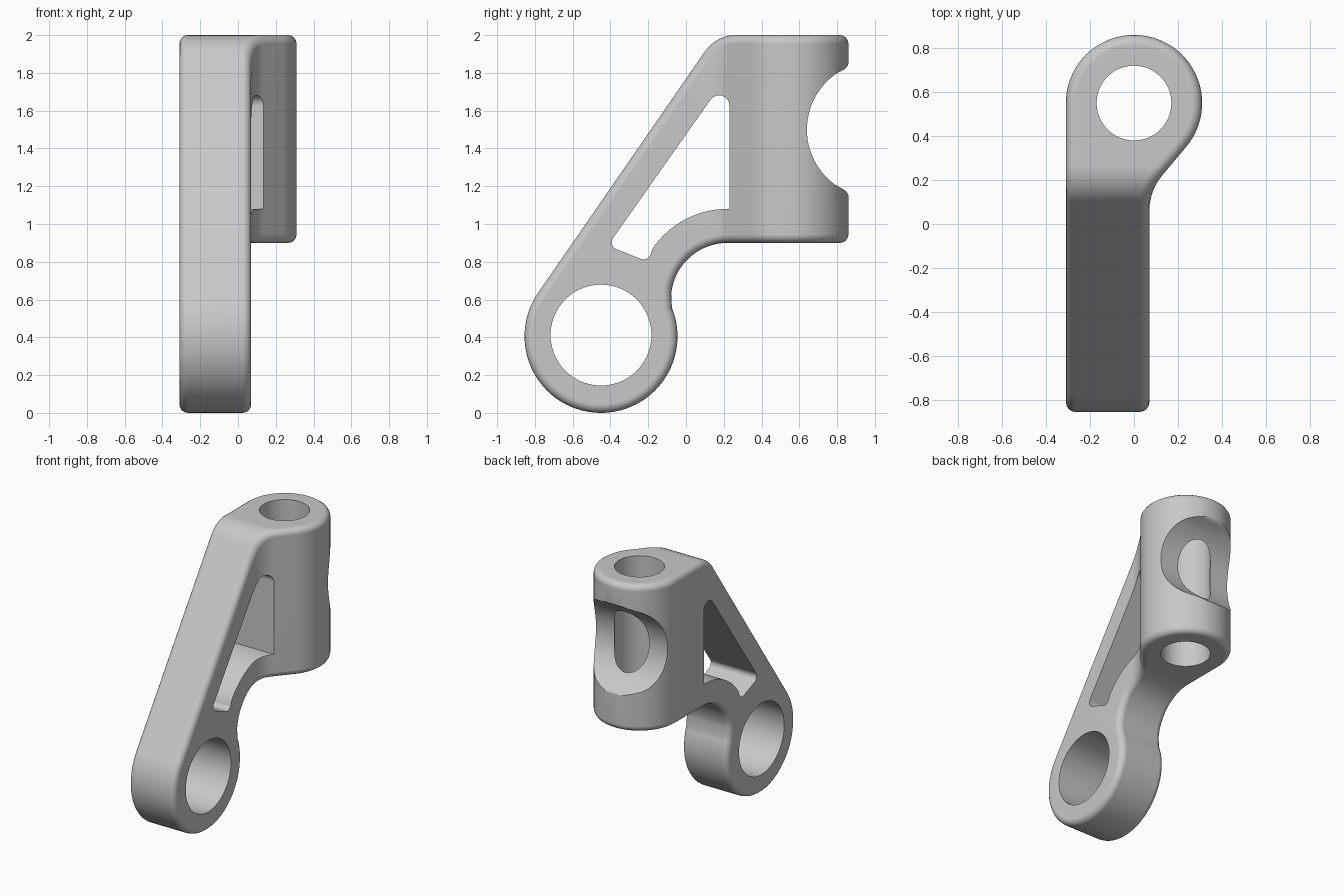
import bpy, bmesh
from math import radians, cos, sin, tan
from mathutils import Vector, Matrix

cube = bpy.data.objects.get("Cube")
if cube:
    bpy.data.objects.remove(cube, do_unlink=True)

GREY = (0.58, 0.58, 0.58, 1)
metal = bpy.data.materials.new("plain_grey")
metal.diffuse_color = GREY
metal.use_nodes = True
metal.node_tree.nodes["Principled BSDF"].inputs["Base Color"].default_value = GREY


def arc(cx, cy, r, start, end, n):
    angles = [radians(start + (end - start) * i / n) for i in range(n + 1)]
    return [(cx + r * cos(a), cy + r * sin(a)) for a in angles]


def fillet(before, corner, after, r, n=8):
    """Round one profile corner with radius r."""
    b, c, a = Vector(before), Vector(corner), Vector(after)
    u, v = (b - c).normalized(), (a - c).normalized()
    half = u.angle(v) / 2
    centre = c + (u + v).normalized() * (r / sin(half))
    p, q = c + u * (r / tan(half)) - centre, c + v * (r / tan(half)) - centre
    turn = p.angle_signed(q)
    return [tuple(centre + Matrix.Rotation(-turn * i / n, 2) @ p) for i in range(n + 1)]


def prism(name, points, low, high, axis):
    """Closed prism along x (points are y, z) or z (points are x, y)."""
    bm = bmesh.new()
    ends = []
    for h in (low, high):
        ends.append([bm.verts.new((h, a, b) if axis == "x" else (a, b, h)) for a, b in points])
    n = len(points)
    for i in range(n):
        j = (i + 1) % n
        bm.faces.new((ends[0][i], ends[0][j], ends[1][j], ends[1][i]))
    bm.faces.new(ends[0][::-1])
    bm.faces.new(ends[1])
    bmesh.ops.recalc_face_normals(bm, faces=bm.faces)
    mesh = bpy.data.meshes.new(name)
    bm.to_mesh(mesh)
    bm.free()
    mesh.materials.append(metal)
    ob = bpy.data.objects.new(name, mesh)
    bpy.context.collection.objects.link(ob)
    return ob


def apply(ob, kind, **settings):
    mod = ob.modifiers.new(kind.title(), kind)
    for key, value in settings.items():
        setattr(mod, key, value)
    bpy.context.view_layer.objects.active = ob
    bpy.ops.object.modifier_apply(modifier=mod.name)


def combine(ob, tool, operation):
    apply(ob, "BOOLEAN", object=tool, operation=operation, solver="EXACT")
    bpy.data.objects.remove(tool, do_unlink=True)


# Side outline: lower ring, sloping arm, upper block and concave throat
ring = arc(-0.45, 0.405, 0.405, 145, 382, 56)
throat = arc(0.22, 0.6, 0.3, 174, 90, 16)
shoulder = fillet((1, 2), (0.16, 2), ring[0], 0.2)
bracket = prism("bracket", ring + throat + [(1, 0.9), (1, 2)] + shoulder, -0.5, 0.5, "x")

# Plan outline: round boss blending into a narrower arm
boss = arc(0, 0.55, 0.31, -40, 180, 44)
flare = fillet((0.07, -1), (0.07, 0.152), boss[0], 0.25)
plan = prism("plan_outline", boss + [(-0.31, -1), (0.07, -1)] + flare, -0.2, 2.2, "z")
combine(bracket, plan, "INTERSECT")
outline = [v.co.copy() for v in bracket.data.vertices]

# Scooped notch with flared lips across the back of the boss
scoop = arc(1.0, 1.5, 0.36, 126, 234, 24)
lower_lip = fillet(scoop[-1], (0.861, 1.168), (0.861, 1), 0.05)
upper_lip = fillet((0.861, 2), (0.861, 1.832), scoop[0], 0.05)
notch = scoop + lower_lip + [(1.3, 1.1), (1.3, 1.9)] + upper_lip
combine(bracket, prism("notch", notch, -0.6, 0.6, "x"), "DIFFERENCE")

# Bores and the window through the arm
low, left, peak = (-0.2, 0.8), (-0.415, 0.885), (0.23, 1.8)
curve = arc(0.22, 0.6, 0.48, 146, 90, 14)
window = (fillet(curve[0], low, left, 0.04) + fillet(low, left, peak, 0.04)
          + fillet(left, peak, (0.23, 1.08), 0.055) + [(0.23, 1.08)] + curve[::-1])
combine(bracket, prism("window", window, -0.6, 0.6, "x"), "DIFFERENCE")
combine(bracket, prism("ring_bore", arc(-0.45, 0.412, 0.267, 0, 355, 71), -0.6, 0.6, "x"), "DIFFERENCE")
combine(bracket, prism("boss_bore", arc(0, 0.55, 0.17, 0, 354, 59), -0.2, 2.2, "z"), "DIFFERENCE")

# Round only the outer outline, leaving bores and window crisp
bm = bmesh.new()
bm.from_mesh(bracket.data)
rim = {v for v in bm.verts if any((v.co - p).length < 0.0001 for p in outline)}
edges = [e for e in bm.edges if e.verts[0] in rim and e.verts[1] in rim
         and e.calc_face_angle(0) > radians(45)]
bmesh.ops.bevel(bm, geom=edges, offset=0.045, offset_type="OFFSET", segments=4,
                profile=0.5, affect="EDGES", clamp_overlap=False, loop_slide=True)
bm.to_mesh(bracket.data)
bm.free()

# Smooth shading with crisp bore edges
bpy.ops.object.select_all(action="DESELECT")
bracket.select_set(True)
bpy.context.view_layer.objects.active = bracket
bpy.ops.object.shade_smooth_by_angle(angle=radians(32))
apply(bracket, "WEIGHTED_NORMAL", keep_sharp=True)
